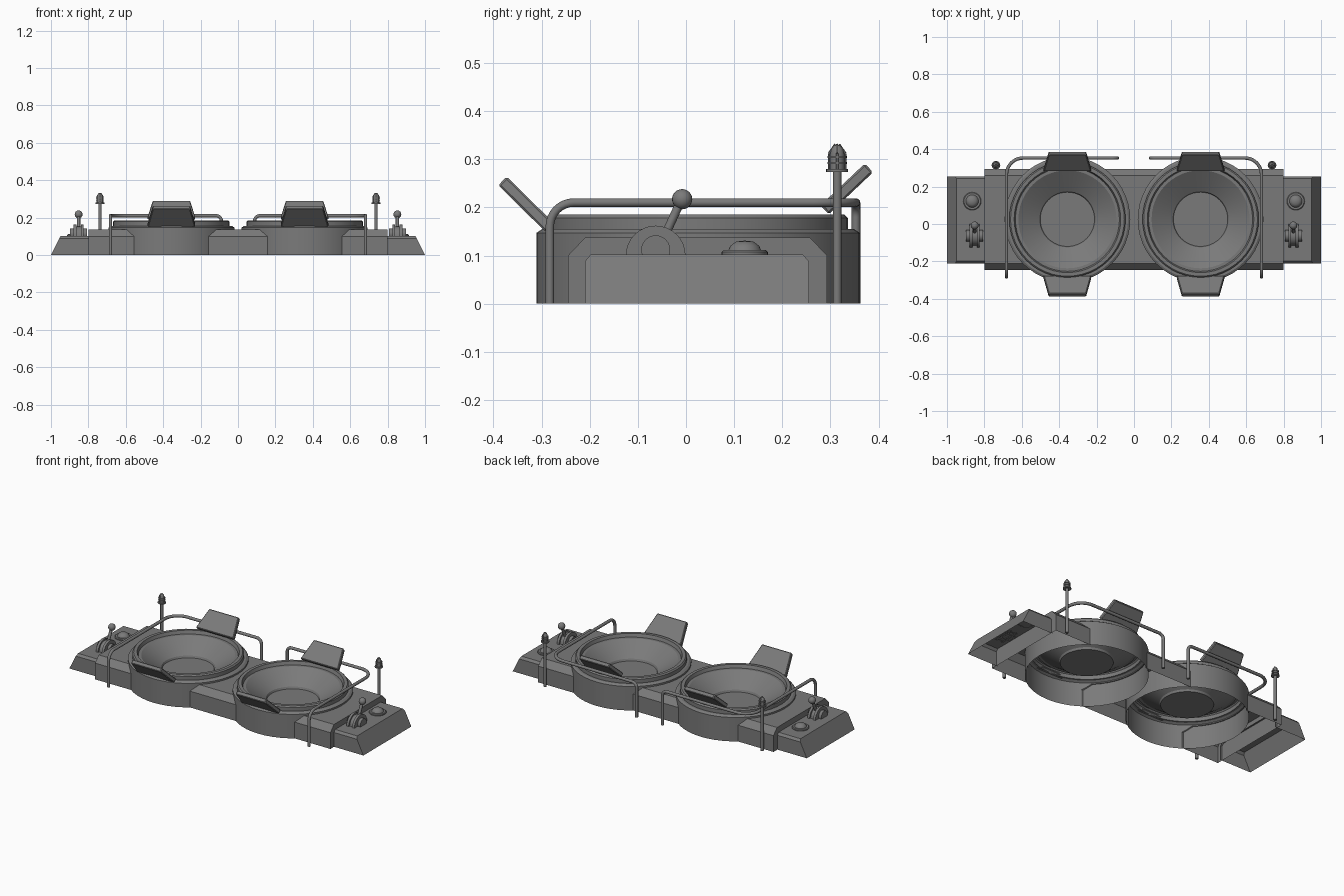
import bpy, bmesh, math
from mathutils import Vector, Matrix

if "Cube" in bpy.data.objects:
    bpy.data.objects.remove(bpy.data.objects["Cube"])

CX, CY = 0.356, 0.025   # cup centre

DARK = bpy.data.materials.new("dark_metal")
DARK.diffuse_color = (.195, .195, .195, 1)
DARK.use_nodes = True
DARK.node_tree.nodes["Principled BSDF"].inputs["Base Color"].default_value = DARK.diffuse_color


def finish(name, bm, smooth=True):
    bmesh.ops.remove_doubles(bm, verts=bm.verts, dist=1e-5)
    bmesh.ops.recalc_face_normals(bm, faces=bm.faces)
    me = bpy.data.meshes.new(name)
    bm.to_mesh(me)
    bm.free()
    return link(name, me, smooth)


def paint(me):
    me.materials.clear()
    me.materials.append(DARK)


def link(name, me, smooth=True):
    paint(me)
    ob = bpy.data.objects.new(name, me)
    bpy.context.collection.objects.link(ob)
    if smooth:
        bpy.ops.object.select_all(action='DESELECT')
        ob.select_set(True)
        bpy.context.view_layer.objects.active = ob
        bpy.ops.object.shade_smooth_by_angle(angle=math.radians(32))
    return ob


def lathe(name, profile, loc, steps=32):
    bm = bmesh.new()
    vs = [bm.verts.new((r, 0, z)) for r, z in profile]
    es = [bm.edges.new(p) for p in zip(vs, vs[1:])]
    bmesh.ops.spin(bm, geom=vs + es, axis=(0, 0, 1), cent=(0, 0, 0),
                   angle=2 * math.pi, steps=steps)
    bmesh.ops.translate(bm, verts=bm.verts, vec=loc)
    return finish(name, bm)


def rod(name, a, b, r, seg=24, floor=None):
    """Cylinder from a to b, optionally cut off below a floor height."""
    a, b = Vector(a), Vector(b)
    bm = bmesh.new()
    d = b - a
    m = Matrix.Translation((a + b) / 2) @ d.to_track_quat('Z', 'Y').to_matrix().to_4x4()
    bmesh.ops.create_cone(bm, cap_ends=True, segments=seg, radius1=r, radius2=r,
                          depth=d.length, matrix=m)
    if floor is not None:
        bmesh.ops.bisect_plane(bm, geom=bm.verts[:] + bm.edges[:] + bm.faces[:],
                               plane_co=(0, 0, floor), plane_no=(0, 0, -1), clear_outer=True)
    return finish(name, bm)


def loft(name, a, b):
    """Solid between two matching outlines."""
    bm = bmesh.new()
    va, vb = [bm.verts.new(p) for p in a], [bm.verts.new(p) for p in b]
    bm.faces.new(va)
    bm.faces.new(vb[::-1])
    n = len(a)
    for i in range(n):
        bm.faces.new((va[i], vb[i], vb[(i + 1) % n], va[(i + 1) % n]))
    return finish(name, bm, False)


def open_bottom(ob, extra=lambda c, n: False):
    bm = bmesh.new()
    bm.from_mesh(ob.data)
    bm.normal_update()
    dead = [f for f in bm.faces if (f.normal.z < -0.9 and f.calc_center_median().z < 0.01)
            or extra(f.calc_center_median(), f.normal)]
    bmesh.ops.delete(bm, geom=dead, context='FACES')
    bm.to_mesh(ob.data)
    bm.free()


def tube(name, pts, radii, r):
    """Round tube along a path with filleted corners."""
    pts = [Vector(p) for p in pts]
    path = [pts[0]]
    for i in range(1, len(pts) - 1):
        p, rad = pts[i], radii[i - 1]
        u, v = (pts[i - 1] - p).normalized(), (pts[i + 1] - p).normalized()
        c = p + (u + v) * rad
        for k in range(9):
            t = k / 8 * math.pi / 2
            path.append(c - v * rad * math.cos(t) - u * rad * math.sin(t))
    path.append(pts[-1])
    cu = bpy.data.curves.new(name, 'CURVE')
    cu.dimensions = '3D'
    cu.bevel_depth, cu.bevel_resolution, cu.use_fill_caps = r, 5, True
    sp = cu.splines.new('POLY')
    sp.points.add(len(path) - 1)
    for q, p in zip(sp.points, path):
        q.co = (*p, 1)
    tmp = bpy.data.objects.new(name + "_path", cu)
    bpy.context.collection.objects.link(tmp)
    bpy.context.view_layer.update()
    me = bpy.data.meshes.new_from_object(tmp.evaluated_get(bpy.context.evaluated_depsgraph_get()))
    bpy.data.objects.remove(tmp)
    return link(name, me)


# Long chamfered body, cut where the cups sit
section = [(-.245, 0), (-.245, .1), (-.21, .137), (.258, .137), (.293, .1), (.293, 0)]
body = loft("body", [(-.8, y, z) for y, z in section], [(.8, y, z) for y, z in section])
cutters = [rod("cutter", (s * CX, CY, -.1), (s * CX, CY, .4), .33, 64) for s in (-1, 1)]
for c in cutters:
    c.hide_render = True
    m = body.modifiers.new("cut", 'BOOLEAN')
    m.operation, m.object, m.solver = 'DIFFERENCE', c, 'EXACT'
bpy.context.view_layer.update()
body.data = bpy.data.meshes.new_from_object(
    body.evaluated_get(bpy.context.evaluated_depsgraph_get()))
body.modifiers.clear()
for c in cutters:
    bpy.data.objects.remove(c)
open_bottom(body, lambda c, n: abs(n.z) < .1 and
            math.hypot(abs(c.x) - CX, c.y - CY) < .332)
paint(body.data)
body.data.shade_flat()

for s in (-1, 1):
    side = "left" if s < 0 else "right"

    # Cup: drum wall, stepped rim and conical bowl
    lathe(side + "_cup", [(.336, 0), (.336, .147), (.324, .155), (.311, .155), (.311, .178),
                          (.304, .185), (.285, .185), (.278, .165), (.262, .165),
                          (.15, .092), (.145, .08), (0, .08)], (s * CX, CY, 0), 48)

    # Tilted trapezoid flaps in front of and behind each cup
    for part, y0, z0, y1, z1 in (("front_flap", -.283, .158, -.381, .255),
                                 ("back_flap", .288, .195, .38, .282)):
        d = Vector((0, y1 - y0, z1 - z0)).normalized()
        n = Vector((0, -d.z, d.y)) * .0125
        quad = [Vector((s * CX + x, y, z)) for x, y, z in
                ((-.128, y0, z0), (.128, y0, z0), (.1, y1, z1), (-.1, y1, z1))]
        flap = loft(side + "_" + part, [p + n for p in quad], [p - n for p in quad])
        bv = flap.modifiers.new("soft_edges", 'BEVEL')
        bv.width, bv.segments = .004, 1

    # Hand rail
    tube(side + "_rail", [(s * .682, -.283, 0), (s * .682, -.283, .21), (s * .682, .353, .21),
                          (s * .088, .353, .21), (s * .088, .353, 0)], [.05, .09, .03], .009)

    # Sloped end console
    sec = [(-.21, 0), (-.21, .088), (-.198, .102), (.243, .102), (.255, .088), (.255, 0)]
    con = loft(side + "_console", [(s * .79, y, z) for y, z in sec],
               [(s * (1 - .5 * z), y, z) for y, z in sec])
    open_bottom(con, lambda c, n: abs(c.x) < .795)

    # Push button
    lathe(side + "_button", [(.048, .1), (.048, .107), (.044, .111), (.034, .111), (.03, .12),
                             (.018, .129), (0, .131)], (s * .865, .122, 0))

    # Lever: twin half discs, core, axle, stick and ball
    lx, ly = s * .852, -.063
    for k in (-1, 1):
        rod(side + "_lever_disc", (lx + k * .012, ly, .1), (lx + k * .027, ly, .1), .062, 32, .1)
    rod(side + "_lever_core", (lx - .013, ly, .1), (lx + .013, ly, .1), .052, 32, .1)
    rod(side + "_lever_axle", (lx - .045, ly, .112), (lx + .045, ly, .112), .03, 24, .1)
    rod(side + "_lever_stick", (lx, ly + .015, .132), (lx, -.01, .215), .009, 12)
    bm = bmesh.new()
    bmesh.ops.create_uvsphere(bm, u_segments=20, v_segments=12, radius=.021,
                              matrix=Matrix.Translation((lx, -.008, .217)))
    finish(side + "_lever_ball", bm)

    # Lamp post with caged lamp
    post = (s * .738, .314, 0)
    rod(side + "_lamp_post", post, (post[0], post[1], .275), .009, 16)
    lathe(side + "_lamp", [(0, .273), (.023, .273), (.023, .28), (.015, .28), (.015, .31),
                           (.012, .322), (.006, .329), (0, .33)], post, 20)
    for z in (.29, .303):
        lathe(side + "_lamp_ring", [(.014, z), (.02, z), (.02, z + .004), (.014, z + .004)], post, 20)
    for i in range(4):
        x, y = math.cos(i * math.pi / 2), math.sin(i * math.pi / 2)
        pts = [(.017, .28), (.017, .312), (.004, .331)]
        for (r0, z0), (r1, z1) in zip(pts, pts[1:]):
            rod(side + "_lamp_cage", (post[0] + x * r0, post[1] + y * r0, z0),
                (post[0] + x * r1, post[1] + y * r1, z1), .0025, 6)
